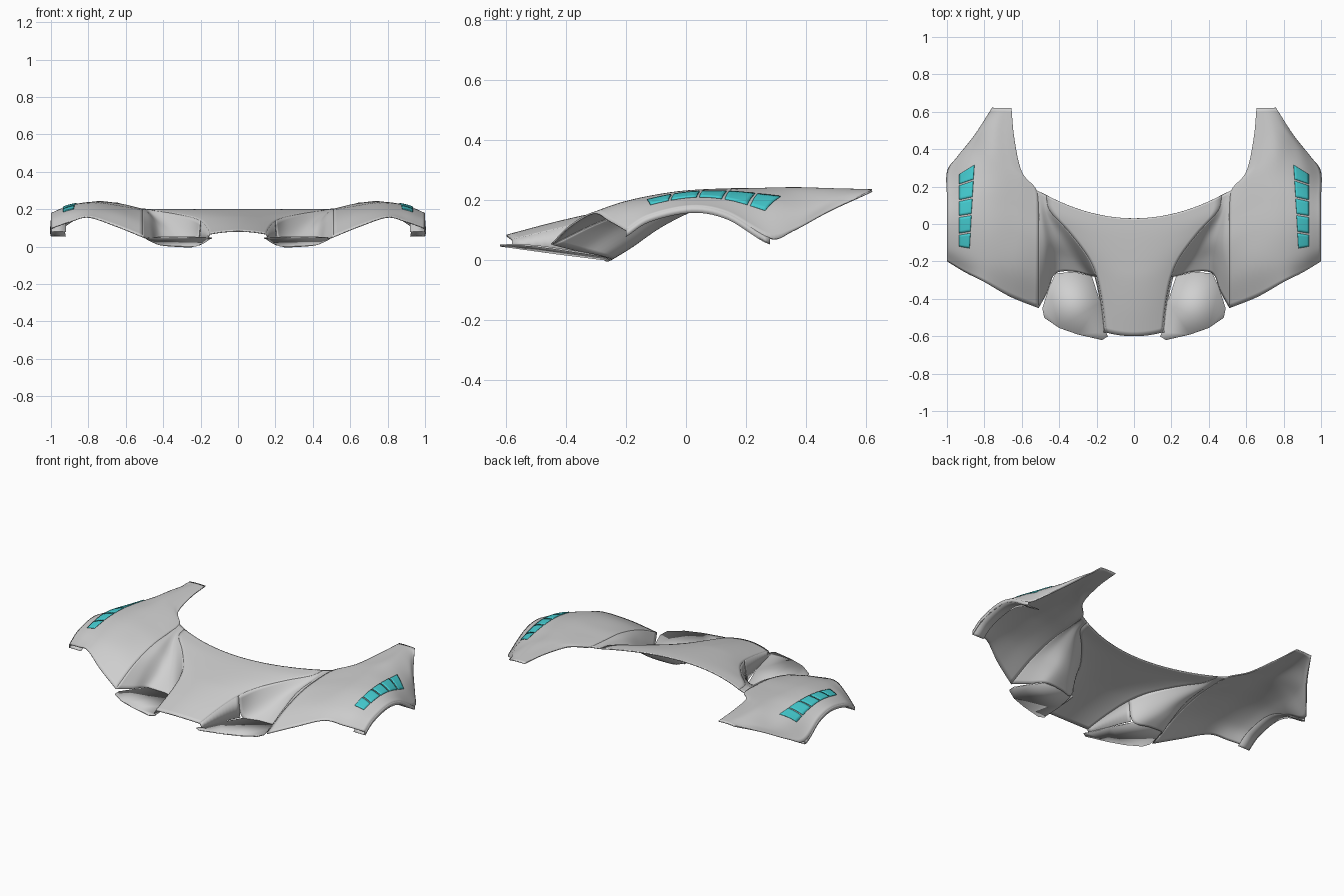
import bpy
import bmesh
from mathutils import Vector
from mathutils.bvhtree import BVHTree

cube = bpy.data.objects.get("Cube")
if cube:
    bpy.data.objects.remove(cube, do_unlink=True)


def make_material(name, colour):
    material = bpy.data.materials.new(name)
    material.use_nodes = True
    material.diffuse_color = (*colour, 1)
    shader = material.node_tree.nodes["Principled BSDF"]
    shader.inputs["Base Color"].default_value = (*colour, 1)
    shader.inputs["Roughness"].default_value = 0.6
    return material


body_grey = make_material("body grey", (0.63, 0.63, 0.63))
vent_cyan = make_material("vent cyan", (0.06, 0.62, 0.65))


def spline(points, steps):
    """Smooth curve through the points, with a fixed number of steps per span."""
    pts = [Vector(p) for p in points]
    pts = [2 * pts[0] - pts[1]] + pts + [2 * pts[-1] - pts[-2]]
    result = []
    for a, b, c, d in zip(pts, pts[1:], pts[2:], pts[3:]):
        for i in range(steps):
            t = i / steps
            result.append(b + t * (c - a) / 2
                          + t * t * (a - 2.5 * b + 2 * c - d / 2)
                          + t ** 3 * (1.5 * (b - c) + (d - a) / 2))
    result.append(pts[-2])
    return result


def loft(rows, steps):
    """Smooth grid through rows of points."""
    fine_rows = [spline(row, steps) for row in rows]
    fine_columns = [spline(column, steps) for column in zip(*fine_rows)]
    return [list(row) for row in zip(*fine_columns)]


def finish(name, bm, material, facing, thickness, centred=False):
    """Turn the mesh outward, mirror it and give it sheet thickness."""
    facing = Vector(facing)
    bmesh.ops.recalc_face_normals(bm, faces=bm.faces[:])
    bm.normal_update()
    if sum(f.normal.dot(facing) * f.calc_area() for f in bm.faces) < 0:
        bmesh.ops.reverse_faces(bm, faces=bm.faces[:])
    mesh = bpy.data.meshes.new(name)
    bm.to_mesh(mesh)
    bm.free()
    mesh.materials.append(material)
    obj = bpy.data.objects.new(name, mesh)
    bpy.context.collection.objects.link(obj)
    mirror = obj.modifiers.new("Mirror", 'MIRROR')
    mirror.use_clip = centred
    mirror.use_mirror_merge = centred
    solid = obj.modifiers.new("Sheet", 'SOLIDIFY')
    solid.thickness = thickness
    solid.offset = -1
    bpy.ops.object.select_all(action='DESELECT')
    obj.select_set(True)
    bpy.context.view_layer.objects.active = obj
    bpy.ops.object.shade_smooth_by_angle(angle=0.6)
    return obj


def add_grid(bm, grid):
    verts = [[bm.verts.new(p) for p in row] for row in grid]
    for low, high in zip(verts, verts[1:]):
        for i in range(len(low) - 1):
            bm.faces.new((low[i], low[i + 1], high[i + 1], high[i]))


def sheet(name, grid, facing=(0, 0, 1), thickness=0.006, centred=False):
    bm = bmesh.new()
    add_grid(bm, grid)
    return finish(name, bm, body_grey, facing, thickness, centred)


# Fender: sections from the inner edge over the crest to the wheel side
fender_rows = [
    [(.51, -.45, .055), (.66, -.39, .115), (.8, -.31, .16), (.9, -.26, .135), (1, -.2, .1)],
    [(.51, -.28, .135), (.64, -.23, .18), (.78, -.19, .2), (.9, -.16, .185), (1, -.12, .15)],
    [(.51, -.1, .185), (.63, -.05, .212), (.77, -.03, .23), (.9, 0, .218), (1, .02, .18)],
    [(.51, .06, .2), (.63, .1, .223), (.77, .14, .24), (.9, .14, .217), (1, .14, .157)],
    [(.52, .18, .205), (.63, .24, .23), (.77, .27, .24), (.9, .28, .19), (1, .28, .075)],
    [(.6, .28, .222), (.67, .34, .236), (.77, .38, .24), (.87, .4, .18), (.945, .36, .1)],
    [(.64, .46, .234), (.69, .48, .238), (.75, .5, .238), (.81, .5, .21), (.85, .48, .165)],
    [(.655, .62, .236), (.68, .62, .237), (.71, .62, .237), (.735, .62, .236), (.76, .62, .234)],
]
fender_grid = loft(fender_rows, 7)
sheet("fender", fender_grid)

# Wheel arch: narrow upright lip with a return turned inward
arch_top = [row[-1] for row in fender_grid[:29]]
drop = Vector((0, 0, -0.022))
arch_bottom = [p + drop for p in arch_top]
sheet("arch_lip", [arch_top, arch_bottom], (1, 0, 0), 0.004)
arch_inner = [p + Vector((-0.08, 0, 0)) for p in arch_bottom]
sheet("arch_return", [arch_bottom, arch_inner], (0, 0, -1), 0.003)

# Hood: centre line blended out to the edge beside the ducts
hood_edge = [(.15, -.58, .07), (.17, -.42, .107), (.2, -.28, .137), (.25, -.17, .158),
             (.35, -.04, .178), (.45, .07, .193), (.47, .155, .2)]
centre_y = [-.6, -.45, -.31, -.22, -.11, -.03, .03]
centre_z = [.085, .125, .157, .172, .187, .196, .2]
edge_curve = spline(hood_edge, 6)
centre_curve = spline([(0, y, z) for y, z in zip(centre_y, centre_z)], 6)
hood_grid = []
for middle, edge in zip(centre_curve, edge_curve):
    row = []
    for i in range(13):
        u = i / 12
        point = middle.lerp(edge, u * u)
        point.x = edge.x * u
        row.append(point)
    hood_grid.append(row)
sheet("hood", hood_grid, centred=True)

# Duct: scooped channel between the hood edge and the fender ridge
ridge = [row[0] for row in fender_rows[:5]]
duct_floor = [
    [(.225, -.28, .012), (.32, -.255, .004), (.42, -.265, .013), (.46, -.36, .033)],
    [(.29, -.19, .065), (.35, -.18, .05), (.42, -.18, .065), (.47, -.23, .112)],
    [(.38, -.06, .135), (.41, -.07, .125), (.44, -.08, .135), (.475, -.09, .168)],
    [(.46, .06, .185), (.47, .06, .184), (.48, .06, .188), (.495, .06, .196)],
    [(.48, .16, .201), (.49, .165, .202), (.5, .17, .203), (.51, .175, .204)],
]
duct_rows = [[edge, *floor, top]
             for edge, floor, top in zip(hood_edge[2:], duct_floor, ridge)]
sheet("duct", loft(duct_rows, 6))


# Splitter: flat plate below the duct mouth, lower toward the back
def splitter_height(x, y):
    return max(0.006, 0.14 * (-0.25 - y) + 0.05 * max(0, x - 0.17))


splitter_outline = [(.15, -.575), (.14, -.6), (.17, -.62), (.3, -.59), (.4, -.555),
                    (.48, -.5), (.49, -.45), (.455, -.34), (.42, -.265),
                    (.32, -.255), (.225, -.28), (.18, -.42)]
bm = bmesh.new()
bm.faces.new([bm.verts.new((x, y, splitter_height(x, y))) for x, y in splitter_outline])
bmesh.ops.triangulate(bm, faces=bm.faces[:])
finish("splitter", bm, body_grey, (0, 0, 1), 0.006)

# Nose wall: closes the hood side down to the splitter
nose_edge = edge_curve[:13]
nose_foot = [Vector((p.x + 0.012, p.y, splitter_height(p.x, p.y))) for p in nose_edge]
sheet("nose_wall", [nose_edge, nose_foot], (1, 0, 0), 0.004)

# Fender vents: five thin louvre plates laid on the fender surface
bm = bmesh.new()
add_grid(bm, fender_grid)
fender_tree = BVHTree.FromBMesh(bm)
bm.free()


def on_fender(x, y):
    hit = fender_tree.ray_cast(Vector((x, y, 1)), Vector((0, 0, -1)))[0]
    return hit + Vector((0, 0, 0.005))


inner_ends = [-.135, -.045, .05, .14, .235, .32]
outer_ends = [-.125, -.055, .04, .125, .21, .27]
gap = 0.005
cells = 6
for n in range(5):
    grid = []
    for i in range(cells + 1):
        u = i / cells
        start = inner_ends[n] + u * (outer_ends[n] - inner_ends[n]) + gap
        end = inner_ends[n + 1] + u * (outer_ends[n + 1] - inner_ends[n + 1]) - gap
        row = []
        for j in range(cells + 1):
            y = start + (end - start) * j / cells
            inner_x = 0.88 - 0.025 * (n + j / cells) / 5
            row.append(on_fender(inner_x + u * (0.935 - inner_x), y))
        grid.append(row)
    bm = bmesh.new()
    add_grid(bm, grid)
    finish(f"fender_vent_{n + 1}", bm, vent_cyan, (0, 0, 1), 0.006)
